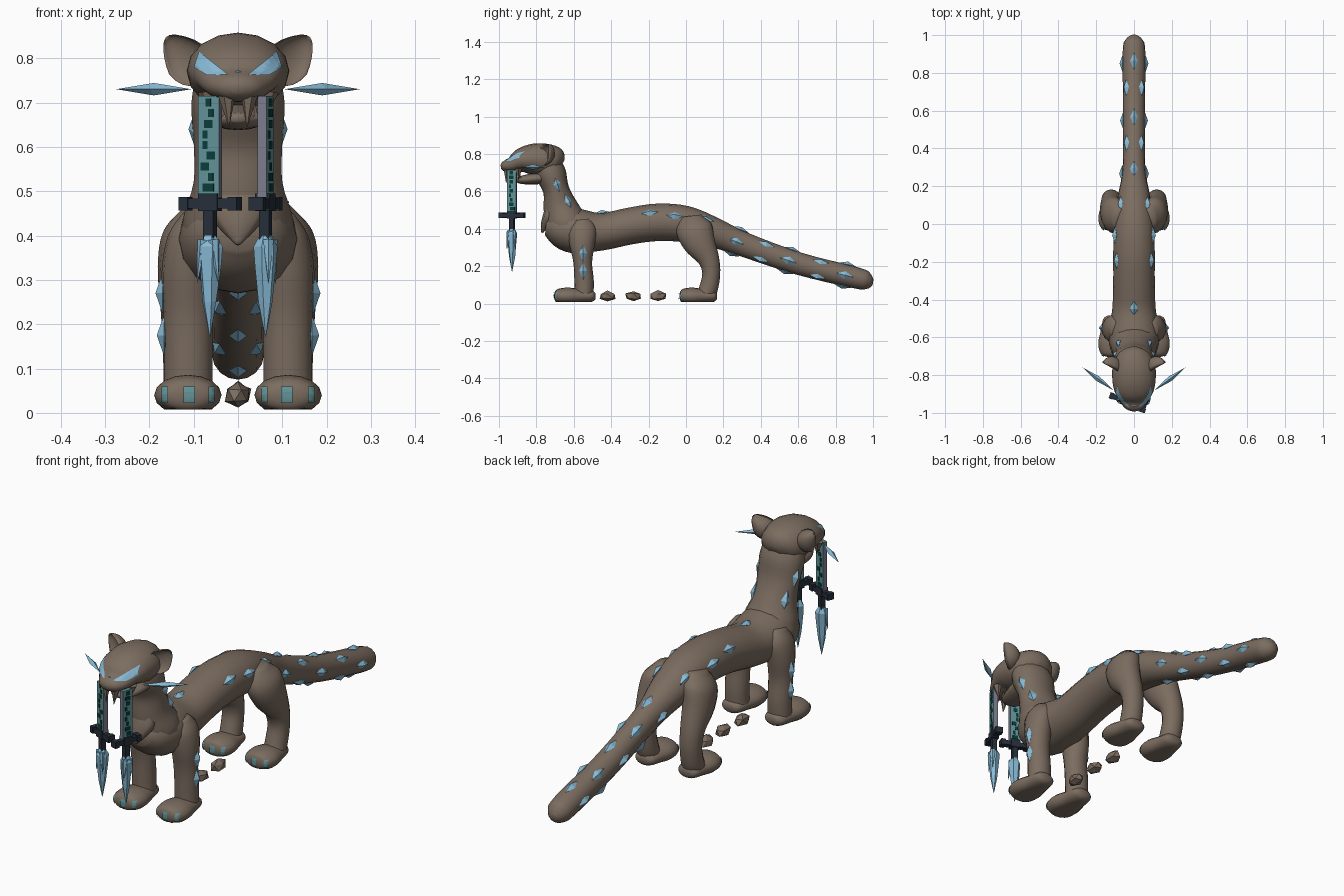
import bpy, bmesh, math, random
from mathutils import Vector, Matrix, Euler
from mathutils.bvhtree import BVHTree

random.seed(4)
cube = bpy.data.objects.get("Cube")
if cube:
    bpy.data.objects.remove(cube, do_unlink=True)


def material(name, rgb):
    m = bpy.data.materials.new(name)
    m.use_nodes = True
    col = [(c / 255) ** 2.2 for c in rgb] + [1]
    m.diffuse_color = col
    m.node_tree.nodes["Principled BSDF"].inputs["Base Color"].default_value = col
    return m


FUR = material("brown fur", (122, 108, 96))
ICE = material("ice blue", (135, 185, 213))
TEAL = material("blade teal", (98, 146, 150))
GREEN = material("dark green", (18, 62, 60))
STEEL = material("grey violet steel", (122, 122, 140))
NAVY = material("dark navy", (42, 50, 60))


def finish(name, bm, mat, smooth=False):
    bmesh.ops.recalc_face_normals(bm, faces=bm.faces)
    me = bpy.data.meshes.new(name)
    for f in bm.faces:
        f.smooth = smooth
    bm.to_mesh(me)
    bm.free()
    me.materials.append(mat)
    ob = bpy.data.objects.new(name, me)
    bpy.context.collection.objects.link(ob)
    return ob


def pair(ob):
    """Mirror a left-hand part to the right side."""
    me = ob.data.copy()
    me.transform(Matrix.Scale(-1, 4, (1, 0, 0)))
    me.flip_normals()
    other = bpy.data.objects.new("right_" + ob.name, me)
    bpy.context.collection.objects.link(other)
    ob.name = "left_" + ob.name
    return other


def spine(keys, steps=4):
    """Smooth a list of (x, y, z, width, depth) keys into ring frames."""
    pts = []
    for i in range(len(keys) - 1):
        q = [keys[max(0, min(len(keys) - 1, i + k))] for k in (-1, 0, 1, 2)]
        for s in range(steps):
            t = s / steps
            pts.append([b + .5 * t * (c - a + t * (2*a - 5*b + 4*c - d + t * (3*(b - c) + d - a)))
                        for a, b, c, d in zip(*q)])
    pts.append(list(keys[-1]))
    frames = []
    for i, p in enumerate(pts):
        a, b = pts[max(i - 1, 0)], pts[min(i + 1, len(pts) - 1)]
        t = (Vector(b[:3]) - Vector(a[:3])).normalized()
        up = t.cross(Vector((1, 0, 0))).normalized()
        frames.append((Vector(p[:3]), t, up, max(p[3], .004), max(p[4], .004)))
    return frames


def loft(name, keys, sides=16, floor=None):
    bm = bmesh.new()
    rings = []
    for c, t, up, w, d in spine(keys):
        ring = []
        for k in range(sides):
            a = math.tau * k / sides
            p = c + Vector((w * math.cos(a), 0, 0)) + up * d * math.sin(a)
            if floor is not None:
                p.z = max(p.z, floor)
            ring.append(bm.verts.new(p))
        rings.append(ring)
    for r, s in zip(rings, rings[1:]):
        for k in range(sides):
            n = (k + 1) % sides
            bm.faces.new((r[k], r[n], s[n], s[k]))
    bm.faces.new(rings[0])
    bm.faces.new(rings[-1])
    return finish(name, bm, FUR, True)


def stud(name, pos, normal, along, l=.047, w=.021, h=.016):
    """Diamond crystal set into a surface."""
    pos, n, a = Vector(pos), Vector(normal).normalized(), Vector(along).normalized()
    s = n.cross(a).normalized()
    bm = bmesh.new()
    ring = [bm.verts.new(pos + v) for v in (a * l, s * w, -a * l, -s * w)]
    for tip in (n * h, -n * h):
        v = bm.verts.new(pos + tip)
        for k in range(4):
            bm.faces.new((ring[k], ring[(k + 1) % 4], v))
    return finish(name, bm, ICE)


def decal(name, target, corners, mat, n=6):
    """Thin patch draped on the front of a part; corners are (x, z)."""
    tree = BVHTree.FromPolygons([v.co for v in target.data.vertices],
                                [list(p.vertices) for p in target.data.polygons])
    a, b, c, d = [Vector(p) for p in corners]
    bm = bmesh.new()
    grid = []
    for i in range(n + 1):
        for j in range(n + 1):
            p = a.lerp(b, i / n).lerp(d.lerp(c, i / n), j / n)
            hit = tree.ray_cast(Vector((p.x, -2, p.y)), Vector((0, 1, 0)))[0]
            y = hit.y if hit else target.data.vertices[0].co.y
            grid.append(bm.verts.new((p.x, y - .005, p.y)))
    m = n + 1
    for i in range(n):
        for j in range(n):
            k = i * m + j
            bm.faces.new((grid[k], grid[k + m], grid[k + m + 1], grid[k + 1]))
    return finish(name, bm, mat)


def block(name, centre, size, mat):
    bm = bmesh.new()
    bmesh.ops.create_cube(bm, size=1)
    for v in bm.verts:
        v.co = Vector(centre) + Vector([a * b for a, b in zip(v.co, size)])
    return finish(name, bm, mat)


def cone(name, base, tip, r, mat=FUR):
    base, tip = Vector(base), Vector(tip)
    bm = bmesh.new()
    bmesh.ops.create_cone(bm, segments=6, radius1=r, radius2=0, depth=(tip - base).length, cap_ends=True)
    turn = (tip - base).to_track_quat('Z', 'Y').to_matrix().to_4x4()
    bm.transform(Matrix.Translation((base + tip) / 2) @ turn)
    return finish(name, bm, mat)


# Torso running from tail tip to chest
torso = [(0, y, z, w, d) for y, z, w, d in (
    (1, .115, .015, .015), (.975, .12, .045, .043), (.91, .138, .06, .057), (.6, .215, .058, .06),
    (.3, .32, .06, .066), (.15, .38, .085, .08), (0, .425, .105, .097), (-.15, .435, .11, .1),
    (-.3, .415, .11, .098), (-.45, .385, .115, .1), (-.6, .39, .135, .12), (-.7, .405, .11, .09),
    (-.75, .41, .06, .045))]
loft("torso_and_tail", torso)
loft("neck", [(0, -.59, .35, .11, .09), (0, -.64, .43, .125, .11), (0, -.672, .52, .1, .092),
              (0, -.695, .61, .1, .07), (0, -.725, .7, .105, .082), (0, -.76, .78, .09, .06)])
loft("chest_tuft", [(0, -.715, .55, .06, .025), (0, -.735, .47, .075, .03), (0, -.755, .42, .045, .022),
                    (0, -.77, .38, .006, .006)], 8)

# Head, jaw and teeth
head = loft("head", [(0, y, z, w, d) for y, z, w, d in (
    (-.665, .74, .03, .03), (-.69, .752, .085, .078), (-.75, .766, .112, .089), (-.82, .772, .115, .083),
    (-.88, .765, .105, .066), (-.93, .742, .08, .043), (-.975, .733, .048, .027), (-.99, .73, .015, .01))])
loft("lower_jaw", [(0, -.7, .685, .08, .04), (0, -.8, .67, .075, .032), (0, -.88, .662, .052, .022),
                   (0, -.915, .667, .02, .01)])
pair(cone("upper_fang", (.026, -.955, .725), (.02, -.962, .642), .022))
pair(cone("cheek_fang", (.07, -.895, .725), (.06, -.895, .66), .022))
pair(cone("lower_fang", (.036, -.888, .665), (.036, -.895, .71), .012))

# Cupped ears
bm = bmesh.new()
bmesh.ops.create_uvsphere(bm, u_segments=16, v_segments=10, radius=1)
for v in bm.verts:
    x, y, z = v.co
    v.co = (x * .052 * (1 - .35 * max(z, 0)), (y if y > 0 else -y * .45) * .06 - .02, z * .068)
bm.transform(Matrix.Translation((.112, -.742, .798)) @ Euler((0, .75, .5)).to_matrix().to_4x4())
pair(finish("ear", bm, FUR, True))

# Eyes, nose crystal and cheek spikes
pair(decal("eye", head, [(.022, .763), (.088, .815), (.1, .78), (.07, .762)], ICE))
stud("nose_crystal", (0, -.955, .762), (0, -.7, .7), (1, 0, 0), .028, .018, .014)
pair(stud("cheek_spike", (.19, -.82, .73), (0, 0, 1), (.17, .125, 0), .105, .014, .014))

# Legs and paws
front = [(.09, -.56, .45, .035, .04), (.1, -.555, .4, .058, .075), (.112, -.555, .32, .06, .068),
         (.112, -.552, .22, .056, .05), (.112, -.545, .12, .055, .052), (.112, -.545, .04, .055, .05)]
hind = [(.08, .03, .47, .035, .05), (.1, .04, .41, .068, .095), (.115, .07, .33, .066, .088),
        (.12, .12, .24, .055, .058), (.12, .135, .16, .05, .048), (.118, .12, .08, .05, .05),
        (.118, .1, .04, .05, .045)]
for name, leg, heel, size in (("front", front, -.485, .22), ("hind", hind, .165, .2)):
    pair(loft(name + "_leg", leg))
    paw = loft(name + "_paw", [(.113, heel - size * t, .04, .076 * w, .046 * w) for t, w in (
        (0, .35), (.08, .65), (.35, .82), (.65, 1), (.88, .88), (.97, .6), (1, .2))], floor=.008)
    for x, w in ((.11, .013), (.165, .007), (.06, .007)):
        pair(decal(name + "_paw_mark", paw, [(x - w, .022), (x + w, .022), (x + w, .06), (x - w, .06)], TEAL))
    pair(paw)

# Crystals along the tail and back: position and angles from the top
frames = spine(torso, 12)
cross, diagonal = (0, 90, 180, 270), (45, 135, 225, 315)
rings = [(.84, cross), (.7, diagonal), (.56, cross), (.41, diagonal), (.26, cross),
         (.09, (50, -50)), (-.06, (68, -68)), (-.19, (57, -57)), (-.44, (0,))]
for y, angles in rings:
    c, t, up, w, d = min(frames, key=lambda f: abs(f[0].y - y))
    for deg in angles:
        a = math.radians(deg)
        side = Vector((math.sin(a), 0, 0))
        stud("back_crystal", c + side * w + up * d * math.cos(a), side + up * math.cos(a), t)

# Crystals on neck and front legs
for x, y, z, n, a in ((.096, -.69, .64, .2, -.35), (.082, -.63, .545, .6, -.4),
                      (.17, -.55, .27, 0, 0), (.167, -.55, .175, 0, 0)):
    pair(stud("side_crystal", (x, y, z), (1, n, 0), (0, a, 1)))


def sword(side, x, turn):
    """Hanging blade with guard, grip and crystal tip."""
    blade = block("blade", (0, 0, .6), (.05, .022, .23), TEAL)
    blade.data.materials.append(STEEL)
    for p in blade.data.polygons:
        p.material_index = int(abs(p.normal.x) > .5)
    parts = [blade]
    for k in range(9):
        w = random.choice((.012, .02, .026))
        off = random.choice((-.008, 0, .006))
        parts.append(block("blade_inlay", (off, 0, .7 - k * .024), (w, .026, .018), GREEN))
    parts.append(block("guard", (0, 0, .472), (.11, .028, .022), NAVY))
    for s in (-1, 1):
        parts.append(block("guard_end", (s * .059, 0, .472), (.022, .034, .03), NAVY))
    parts.append(block("guard_collar", (0, 0, .475), (.045, .034, .04), NAVY))
    parts.append(block("grip", (0, 0, .42), (.024, .024, .1), NAVY))
    bm = bmesh.new()
    rings = []
    for z, r in ((.4, .014), (.375, .028), (.33, .024), (.25, .016), (.172, .001)):
        rings.append([bm.verts.new((r * math.cos(k * math.tau / 6) * random.uniform(.85, 1.15),
                                    r * math.sin(k * math.tau / 6), z)) for k in range(6)])
    for r, s in zip(rings, rings[1:]):
        for k in range(6):
            bm.faces.new((r[k], r[(k + 1) % 6], s[(k + 1) % 6], s[k]))
    bm.faces.new(rings[0])
    parts.append(finish("crystal_tip", bm, ICE))
    for s in (-1, 1):
        parts.append(cone("crystal_shard", (s * .012, -.01, .39), (s * .026, -.016, .29), .014, ICE))
    for p in parts:
        p.data.transform(Matrix.Translation((x, -.93, 0)) @ Matrix.Rotation(turn, 4, 'Z'))
        p.name = side + "_sword_" + p.name


sword("right", -.063, math.radians(-20))
sword("left", .062, math.radians(72))

# Row of stones under the belly
for y in (-.42, -.28, -.15):
    bm = bmesh.new()
    bmesh.ops.create_icosphere(bm, subdivisions=1, radius=1)
    for v in bm.verts:
        v.co *= random.uniform(.85, 1.1)
        v.co = (v.co.x * .031, v.co.y * .048, v.co.z * .03)
    bm.transform(Matrix.Translation((0, y, .04)))
    finish("stone", bm, FUR)
